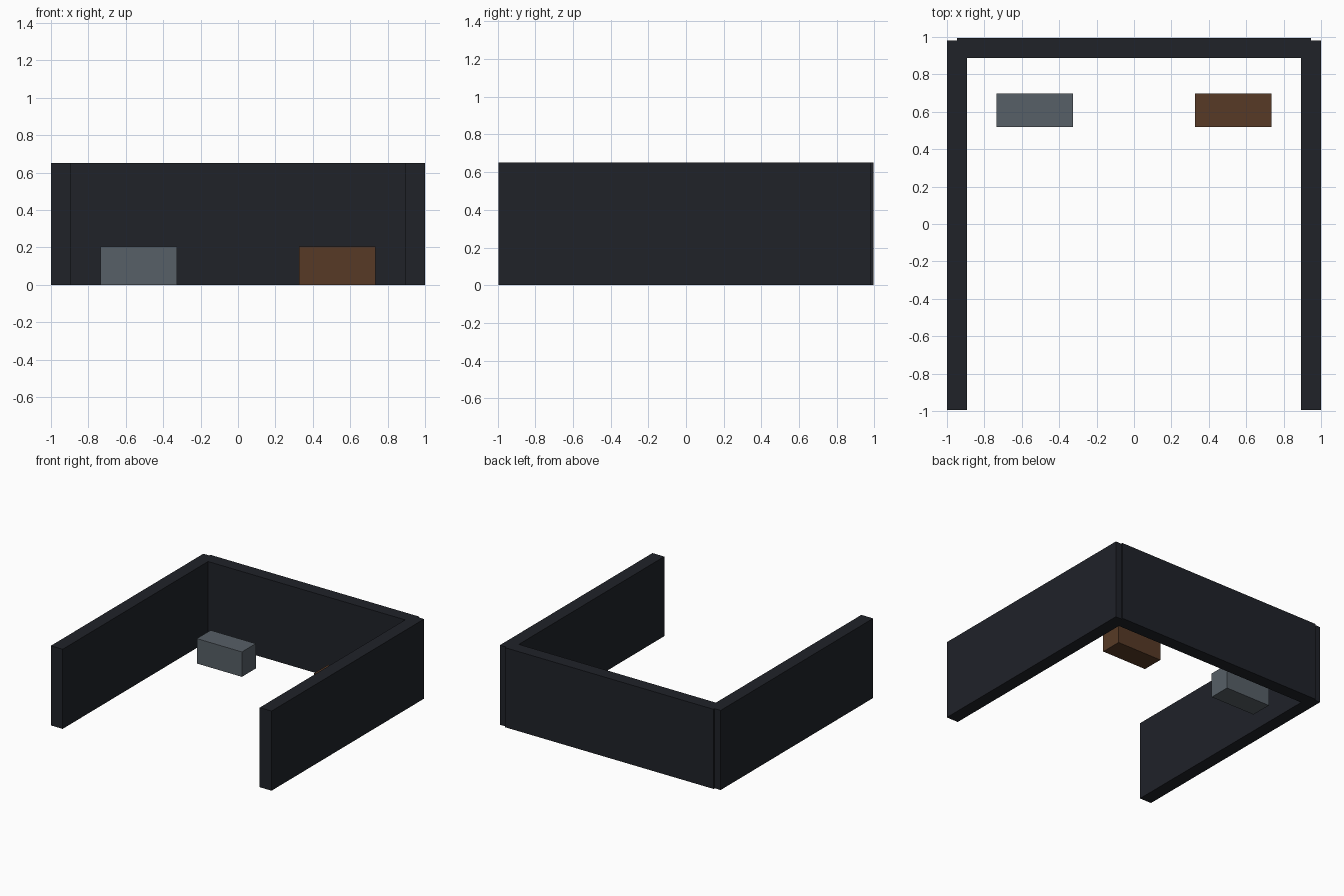
import bpy
import bmesh
from mathutils import Matrix, Vector

if "Cube" in bpy.data.objects:
    bpy.data.objects.remove(bpy.data.objects["Cube"])


def material(name, rgb):
    m = bpy.data.materials.new(name)
    m.diffuse_color = (*rgb, 1.0)
    m.use_nodes = True
    m.node_tree.nodes["Principled BSDF"].inputs["Base Color"].default_value = m.diffuse_color
    return m


def box(name, x, y, z, mat):
    """Flat-faced box from (min, max) ranges on each axis."""
    lo, hi = (Vector(p) for p in zip(x, y, z))
    bm = bmesh.new()
    bmesh.ops.create_cube(bm, size=1.0, matrix=Matrix.Diagonal((*(hi - lo), 1.0)))
    mesh = bpy.data.meshes.new(name)
    bm.to_mesh(mesh)
    bm.free()
    mesh.materials.append(mat)
    obj = bpy.data.objects.new(name, mesh)
    obj.location = (lo + hi) / 2
    bpy.context.collection.objects.link(obj)
    return obj


dark = material("dark_wall", (0.014, 0.016, 0.022))
grey = material("slate_grey", (0.095, 0.115, 0.135))
brown = material("brown", (0.095, 0.042, 0.019))

HEIGHT = 0.652

# Back wall, set slightly behind the ends of the side walls
box("back_wall", (-0.946, 0.946), (0.888, 0.994), (0, HEIGHT), dark)

# Side walls and the block standing beside each one
for side, s, mat in (("left", -1, grey), ("right", 1, brown)):
    box(f"{side}_wall", sorted((s * 0.893, s * 1.0)), (-0.994, 0.98), (0, HEIGHT), dark)
    box(f"{side}_block", sorted((s * 0.327, s * 0.736)), (0.518, 0.697), (0, 0.204), mat)
